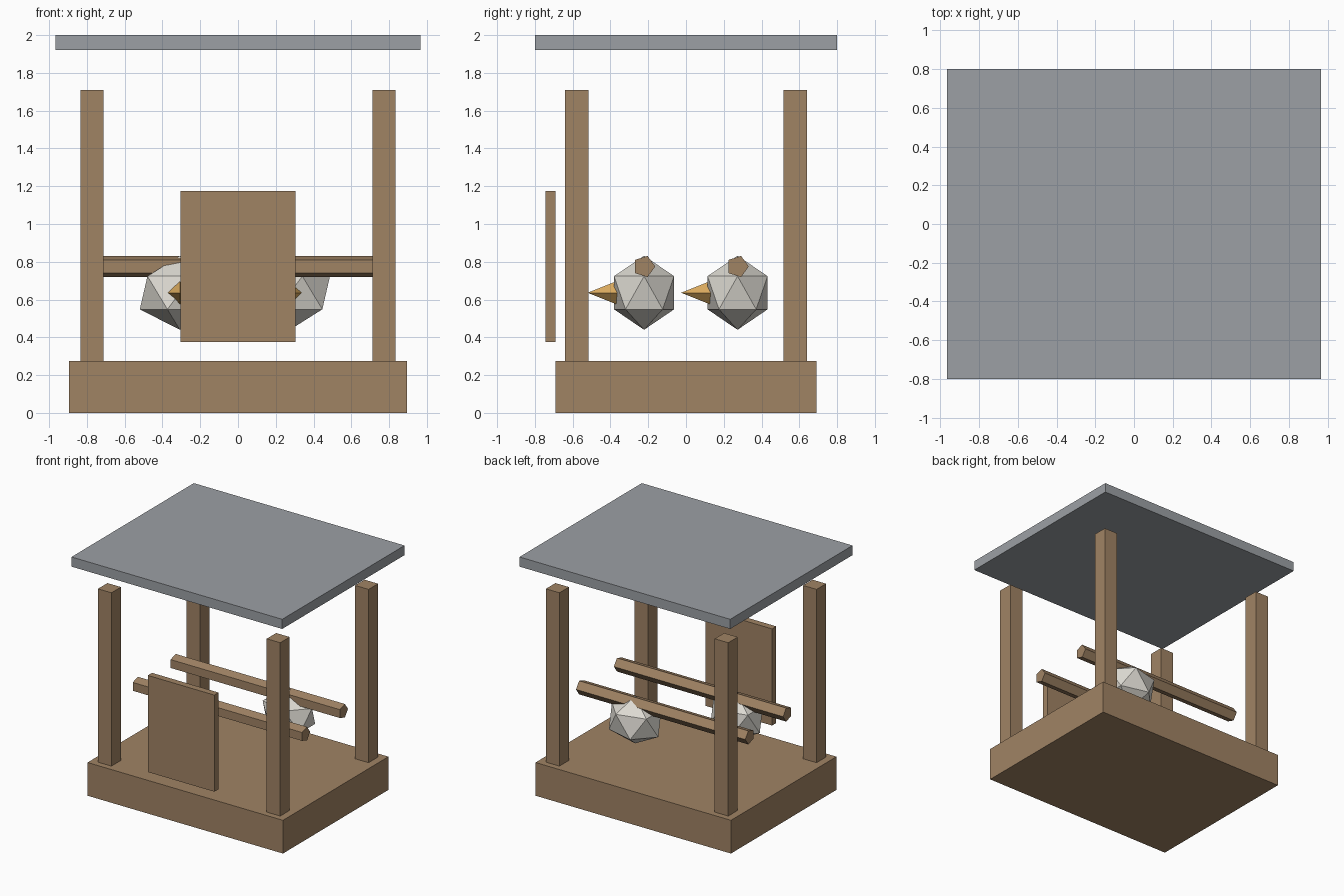
import bpy
from math import pi

if "Cube" in bpy.data.objects:
    bpy.data.objects.remove(bpy.data.objects["Cube"])


def material(name, rgb):
    """Flat material from 0-255 display colour."""
    linear = [((c / 255 + 0.055) / 1.055) ** 2.4 for c in rgb] + [1]
    mat = bpy.data.materials.new(name)
    mat.use_nodes = True
    mat.diffuse_color = linear
    bsdf = mat.node_tree.nodes["Principled BSDF"]
    bsdf.inputs["Base Color"].default_value = linear
    bsdf.inputs["Roughness"].default_value = 0.9
    return mat


wood = material("wood brown", (160, 131, 100))
slate = material("slate grey", (156, 160, 165))
feather = material("pale feather", (220, 217, 209))
gold = material("beak gold", (222, 173, 96))


def finish(name, mat):
    obj = bpy.context.object
    obj.name = name
    obj.data.materials.append(mat)
    return obj


def box(name, mat, x, y, z):
    """Box from (low, high) pairs."""
    spans = (x, y, z)
    bpy.ops.mesh.primitive_cube_add(size=1, location=[(a + b) / 2 for a, b in spans])
    obj = finish(name, mat)
    obj.scale = [b - a for a, b in spans]
    return obj


# Floor, roof and front board
box("base", wood, (-0.895, 0.895), (-0.69, 0.69), (0, 0.275))
box("roof", slate, (-0.965, 0.965), (-0.8, 0.8), (1.92, 2))
box("front_board", wood, (-0.305, 0.305), (-0.745, -0.69), (0.375, 1.175))

# Corner posts
for side, sx in (("right", -1), ("left", 1)):
    for end, sy in (("front", -1), ("back", 1)):
        cx, cy, half = sx * 0.773, sy * 0.578, 0.062
        box(f"{end}_{side}_post", wood, (cx - half, cx + half),
            (cy - half, cy + half), (0.275, 1.71))

# A five-sided perch with one bird, front and back
for end, x, y in (("front", -0.308, -0.222), ("back", 0.275, 0.273)):
    bpy.ops.mesh.primitive_cylinder_add(vertices=5, radius=0.059, depth=1.55,
                                        location=(0, y, 0.775))
    perch = finish(f"{end}_perch", wood)
    # Lay along x with one ridge pointing backwards
    perch.rotation_euler = (0, pi / 2, 0)

    bpy.ops.mesh.primitive_ico_sphere_add(subdivisions=1, radius=1,
                                          location=(x, y, 0.636))
    finish(f"{end}_bird_body", feather).scale = (0.237, 0.187, 0.196)

    bpy.ops.mesh.primitive_cone_add(vertices=4, radius1=0.064, depth=0.16,
                                    location=(x, y - 0.219, 0.636),
                                    rotation=(pi / 2, 0, 0))
    finish(f"{end}_bird_beak", gold)
